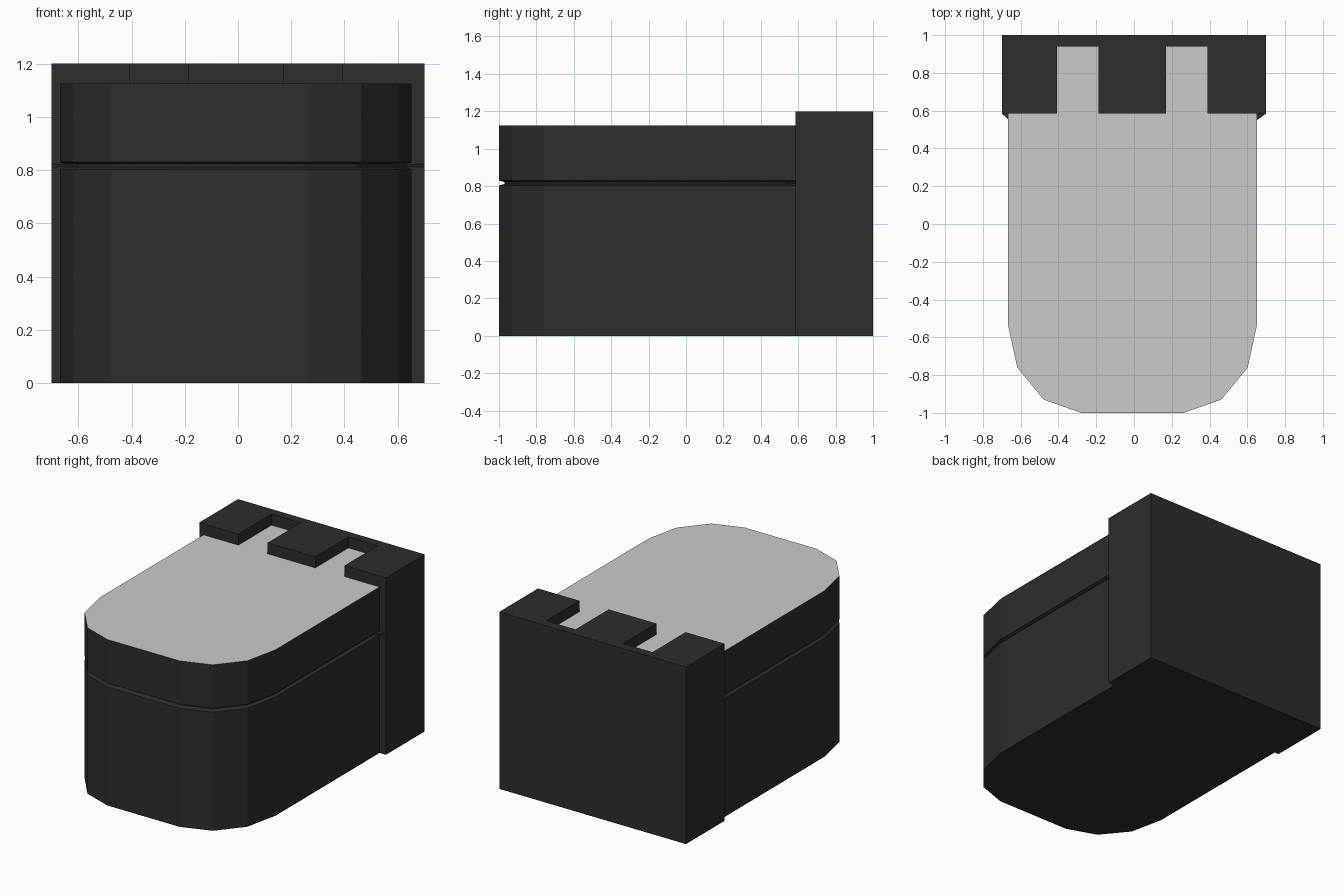
import bpy, bmesh

if "Cube" in bpy.data.objects:
    bpy.data.objects.remove(bpy.data.objects["Cube"])

LID_Z, TOP_Z, BACK_Y = 1.125, 1.2, 0.585


def material(name, value):
    m = bpy.data.materials.new(name)
    m.diffuse_color = (value, value, value, 1)
    m.use_nodes = True
    m.node_tree.nodes["Principled BSDF"].inputs["Base Color"].default_value = m.diffuse_color
    return m


DARK = material("dark_plastic", 0.026)
GREY = material("light_grey", 0.8)


def add_object(name, bm):
    bmesh.ops.recalc_face_normals(bm, faces=bm.faces[:])
    mesh = bpy.data.meshes.new(name)
    bm.to_mesh(mesh)
    bm.free()
    mesh.materials.append(DARK)
    mesh.materials.append(GREY)
    obj = bpy.data.objects.new(name, mesh)
    bpy.context.collection.objects.link(obj)
    return obj


def add_prism(bm, outline, z0, z1):
    low = [bm.verts.new((x, y, z0)) for x, y in outline]
    high = [bm.verts.new((x, y, z1)) for x, y in outline]
    bm.faces.new(low)
    bm.faces.new(high)
    n = len(outline)
    for i in range(n):
        j = (i + 1) % n
        bm.faces.new((low[i], low[j], high[j], high[i]))


def rect(x0, x1, y0, y1):
    return [(x0, y0), (x1, y0), (x1, y1), (x0, y1)]


def paint_top(obj):
    for p in obj.data.polygons:
        if abs(p.center.z - LID_Z) < 1e-3 and abs(p.normal.z) > 0.9:
            p.material_index = 1


# Rounded body: stacked rings of one outline, pinched at the groove
half = [(0.66, BACK_Y), (0.66, -0.53), (0.61, -0.76), (0.47, -0.93), (0.27, -1.0)]
outline = half + [(-x, y) for x, y in reversed(half)]
rings = [(0, 1), (0.803, 1), (0.812, 0.97), (0.822, 0.97), (0.83, 1), (LID_Z, 1)]
bm = bmesh.new()
loops = []
for z, s in rings:
    loops.append([bm.verts.new((x * s - 0.008, y if y > 0 else y * s, z))
                  for x, y in outline])
for a, b in zip(loops, loops[1:]):
    for i in range(len(outline) - 1):      # back is left open against the block
        bm.faces.new((a[i], a[i + 1], b[i + 1], b[i]))
bm.faces.new(loops[0])
bm.faces.new(loops[-1])
body = add_object("body", bm)
paint_top(body)

# Small flared tabs where the groove meets the rear block
bm = bmesh.new()
add_prism(bm, [(0.63, 0.535), (0.70, BACK_Y), (0.63, BACK_Y)], 0.812, 0.822)
add_prism(bm, [(-0.645, 0.535), (-0.70, BACK_Y), (-0.645, BACK_Y)], 0.812, 0.822)
add_object("groove_end_tabs", bm)

# Rear block with two slots cut into its top
bm = bmesh.new()
add_prism(bm, rect(-0.70, 0.70, BACK_Y, 1.0), 0, TOP_Z)
block = add_object("rear_block", bm)

bm = bmesh.new()
for x0, x1 in ((-0.407, -0.187), (0.17, 0.39)):
    add_prism(bm, rect(x0, x1, 0.4, 0.94), LID_Z, 1.4)
cutter = add_object("slot_cutter", bm)
cutter.hide_render = True

mod = block.modifiers.new("slots", 'BOOLEAN')
mod.operation = 'DIFFERENCE'
mod.solver = 'EXACT'
mod.object = cutter
bpy.context.view_layer.objects.active = block
bpy.ops.object.modifier_apply(modifier=mod.name)
bpy.data.objects.remove(cutter)
paint_top(block)
